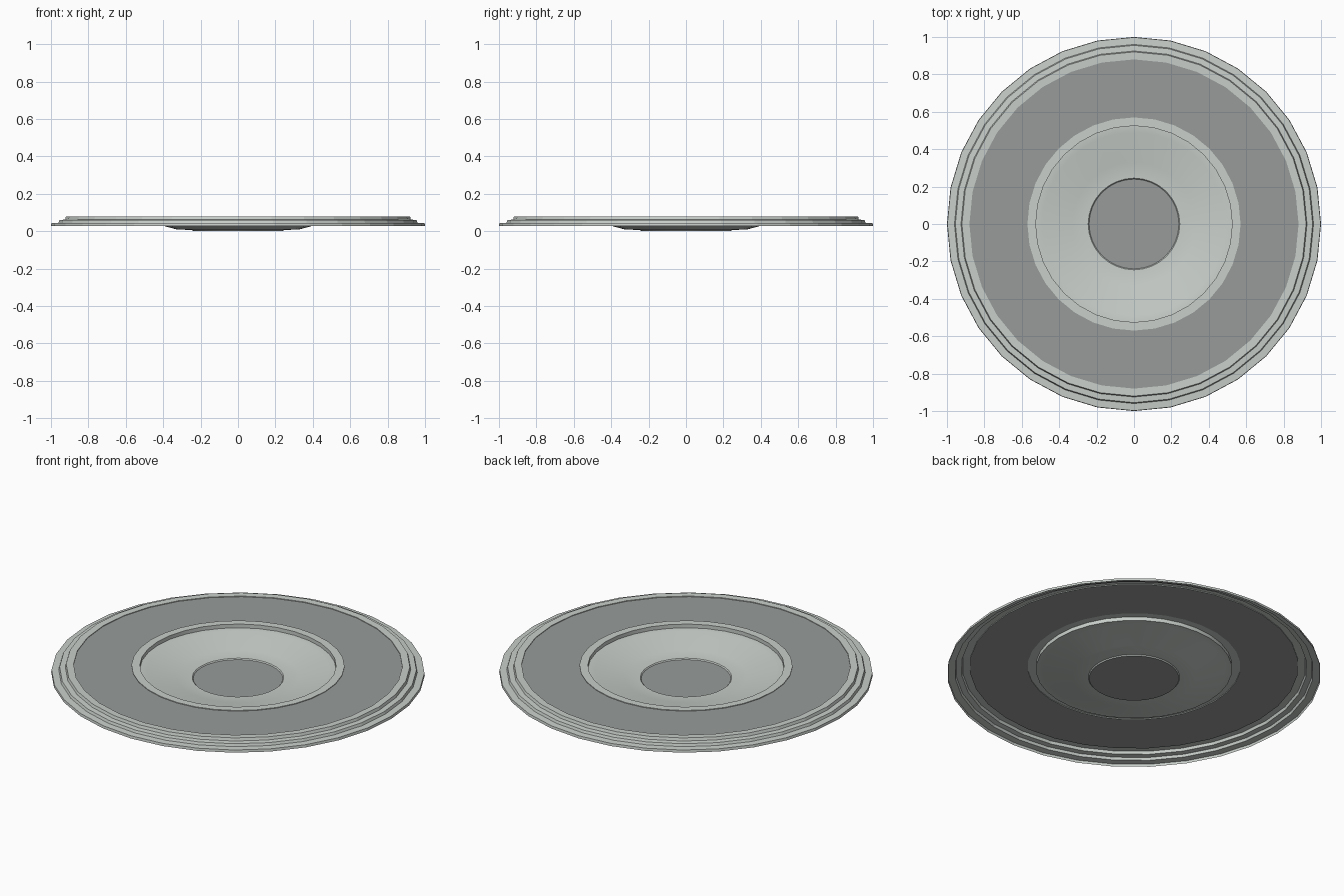
import bpy
import bmesh
import math

SIDES = 32

cube = bpy.data.objects.get("Cube")
if cube:
    bpy.data.objects.remove(cube, do_unlink=True)


def make_material(name, colour):
    mat = bpy.data.materials.new(name)
    mat.use_nodes = True
    mat.diffuse_color = colour
    mat.node_tree.nodes["Principled BSDF"].inputs["Base Color"].default_value = colour
    return mat


def lathe(name, profile, mat, smooth=False):
    """Revolve (radius, height) points, listed from the centre outward."""
    bm = bmesh.new()
    rings = []
    for r, z in profile:
        angles = [2 * math.pi * i / SIDES for i in range(SIDES)]
        rings.append([bm.verts.new((r * math.cos(a), r * math.sin(a), z)) for a in angles])
    for inner, outer in zip(rings, rings[1:]):
        for i in range(SIDES):
            j = (i + 1) % SIDES
            bm.faces.new((inner[i], outer[i], outer[j], inner[j]))
    # A single ring becomes a filled disc
    if len(rings) == 1:
        bm.faces.new(rings[0])
    mesh = bpy.data.meshes.new(name)
    bm.to_mesh(mesh)
    bm.free()
    mesh.materials.append(mat)
    obj = bpy.data.objects.new(name, mesh)
    bpy.context.collection.objects.link(obj)
    if smooth:
        bpy.ops.object.select_all(action="DESELECT")
        obj.select_set(True)
        bpy.context.view_layer.objects.active = obj
        bpy.ops.object.shade_smooth_by_angle(angle=math.radians(13))
    return obj


light_grey = make_material("light grey", (0.58, 0.62, 0.59, 1))
dark_grey = make_material("dark grey", (0.31, 0.33, 0.32, 1))

# Sunken centre: floor disc, flat border and sloping bowl
lathe("floor_disc", [(0.24, 0.0)], dark_grey)
lathe("bowl", [(0.24, 0.0), (0.245, 0.006), (0.33, 0.01),
               (0.49, 0.053), (0.525, 0.055)], light_grey, True)

# Upright wall and flat lip around the bowl
lathe("bowl_lip", [(0.525, 0.055), (0.525, 0.077), (0.57, 0.077),
                   (0.57, 0.073)], light_grey, True)

# Wide flat ring
lathe("flat_ring", [(0.57, 0.073), (0.88, 0.073)], dark_grey)

# Three steps falling to the outer edge
lathe("stepped_rim", [(0.88, 0.073), (0.88, 0.077), (0.92, 0.078),
                      (0.925, 0.062), (0.955, 0.06), (0.96, 0.045),
                      (0.998, 0.043), (1.0, 0.028)], light_grey)
